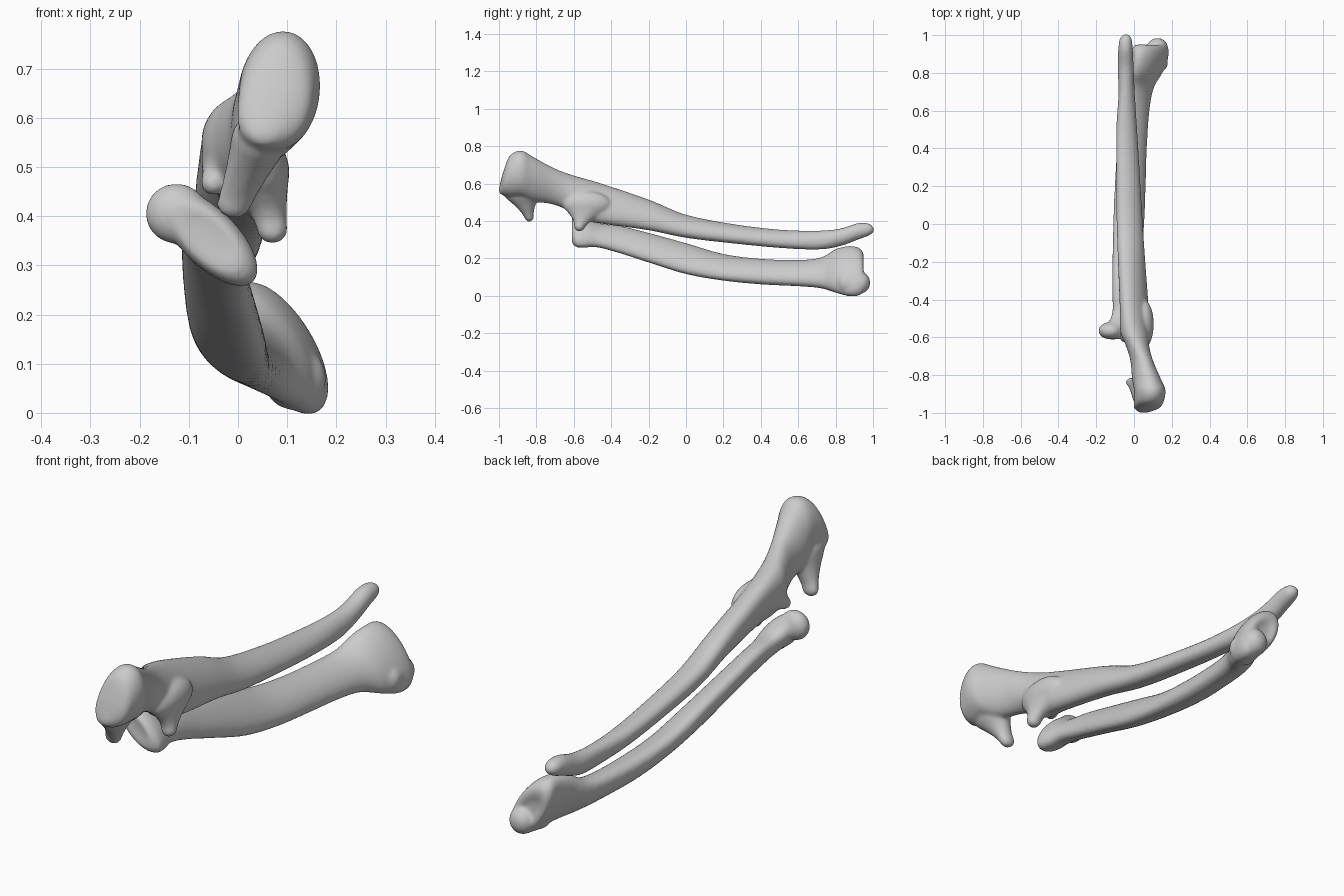
import bpy, bmesh, math
from mathutils import Vector, Matrix

SIDES, STEPS = 40, 8


def spline(p, i, t):
    """Catmull-Rom interpolation between rows i and i+1."""
    a, b, c, d = (p[max(0, min(len(p) - 1, i + k))] for k in (-1, 0, 1, 2))
    return [0.5 * (2 * q + (r - o) * t + (2 * o - 5 * q + 4 * r - s) * t ** 2
            + (3 * q - o - 3 * r + s) * t ** 3) for o, q, r, s in zip(a, b, c, d)]


def loft(bm, rows):
    """Skin slanted ellipses given as y, x0, x1, z0, z1, slant."""
    rows_fine = [spline(rows, i, k / STEPS) for i in range(len(rows) - 1) for k in range(STEPS)]
    rows_fine.append(rows[-1])
    rings = []
    for y, x0, x1, z0, z1, slant in rows_fine:
        ring = []
        for k in range(SIDES):
            a = 2 * math.pi * k / SIDES
            ring.append(bm.verts.new(((x0 + x1) / 2 + (x1 - x0) / 2 * math.cos(a), y,
                                      (z0 + z1) / 2 + (z1 - z0) / 2 * math.sin(a + slant))))
        rings.append(ring)
    for r, s in zip(rings, rings[1:]):
        for k in range(SIDES):
            n = (k + 1) % SIDES
            bm.faces.new((r[k], r[n], s[n], s[k]))
    bm.faces.new(rings[0][::-1])
    bm.faces.new(rings[-1])


def blob(bm, loc, size, tilt=0):
    """Ellipsoid tilted about the y axis."""
    m = Matrix.Translation(loc) @ Matrix.Rotation(tilt, 4, 'Y') @ Matrix.Diagonal((*size, 1))
    bmesh.ops.create_uvsphere(bm, u_segments=24, v_segments=16, radius=1, matrix=m)


def spur(bm, a, b, ra, rb, n=12):
    """Row of blobs from a to b that flares at its base."""
    for k in range(n):
        t = k / (n - 1)
        blob(bm, Vector(a).lerp(Vector(b), t), Vector(rb).lerp(Vector(ra), (1 - t) ** 1.5))


def bone(name, rows, details):
    bm = bmesh.new()
    loft(bm, rows)
    details(bm)
    bmesh.ops.recalc_face_normals(bm, faces=bm.faces)
    me = bpy.data.meshes.new(name)
    bm.to_mesh(me)
    bm.free()
    ob = bpy.data.objects.new(name, me)
    bpy.context.collection.objects.link(ob)
    rm = ob.modifiers.new("fuse", 'REMESH')
    rm.mode, rm.voxel_size, rm.use_smooth_shade = 'VOXEL', 0.007, True
    sm = ob.modifiers.new("soften", 'SMOOTH')
    sm.factor, sm.iterations = 0.5, 14


# upper bone: elbow knob, long tapering shaft, pointed far tip
upper = [
    (-1.0, .03, .07, .55, .575, .1), (-.975, .0, .135, .535, .67, .1),
    (-.94, 0, .157, .53, .752, .1), (-.88, 0, .167, .53, .777, .1),
    (-.82, -.01, .142, .505, .745, .2), (-.72, -.02, .1, .49, .69, .2),
    (-.64, -.045, .08, .46, .657, 0), (-.57, -.072, .08, .41, .635, -.2),
    (-.45, -.075, .078, .385, .6, -.45), (-.2, -.085, .06, .35, .515, -.45),
    (0, -.092, .047, .31, .434, -.4), (.25, -.094, .032, .28, .384, -.35),
    (.5, -.094, .017, .256, .354, -.3), (.7, -.082, .004, .247, .349, -.2),
    (.82, -.087, -.001, .264, .359, 0), (.92, -.084, -.006, .3, .389, 0),
    (.98, -.076, -.012, .323, .386, 0), (1.005, -.055, -.03, .343, .363, 0)]


def upper_details(bm):
    # lower left corner of the elbow knob
    blob(bm, (.04, -.945, .575), (.04, .045, .04))
    # hooked beak above the joint notch
    spur(bm, (.04, -.875, .55), (-.008, -.838, .425), (.055, .1, .06), (.036, .026, .03))
    # inner and outer lips below the notch
    spur(bm, (.05, -.53, .49), (.07, -.57, .373), (.055, .13, .07), (.032, .03, .03))
    spur(bm, (-.03, -.53, .51), (-.05, -.6, .468), (.045, .1, .05), (.027, .027, .027))


# lower bone: kidney-shaped head, bowed shaft, flared hollow far end
lower = [
    (-.607, -.09, -.02, .33, .39, -.7), (-.61, -.13, .01, .285, .425, -.7),
    (-.585, -.155, .038, .26, .45, -.7), (-.54, -.145, .038, .258, .445, -.7),
    (-.47, -.115, .025, .258, .39, -.55), (-.35, -.115, .023, .226, .374, -.6),
    (-.2, -.114, .037, .178, .337, -.65), (0, -.11, .054, .116, .282, -.65),
    (.2, -.102, .062, .081, .224, -.6), (.4, -.09, .068, .061, .198, -.5),
    (.6, -.072, .082, .051, .192, -.5), (.72, -.052, .105, .04, .205, -.5),
    (.8, -.027, .15, .016, .25, -.6), (.87, -.012, .178, -.002, .266, -.65),
    (.925, -.01, .183, .002, .257, -.65), (.95, .01, .165, .03, .22, -.65),
    (.94, .05, .12, .09, .165, -.65)]


def lower_details(bm):
    # outer corner of the head
    blob(bm, (-.125, -.565, .405), (.064, .046, .062))
    # two knuckles of the far end
    spur(bm, (.115, .85, .07), (.125, .935, .07), (.065, .05, .065), (.055, .05, .058))
    spur(bm, (.04, .85, .2), (.04, .905, .2), (.05, .05, .05), (.045, .04, .05))


bone("upper_forearm_bone", upper, upper_details)
bone("lower_forearm_bone", lower, lower_details)
